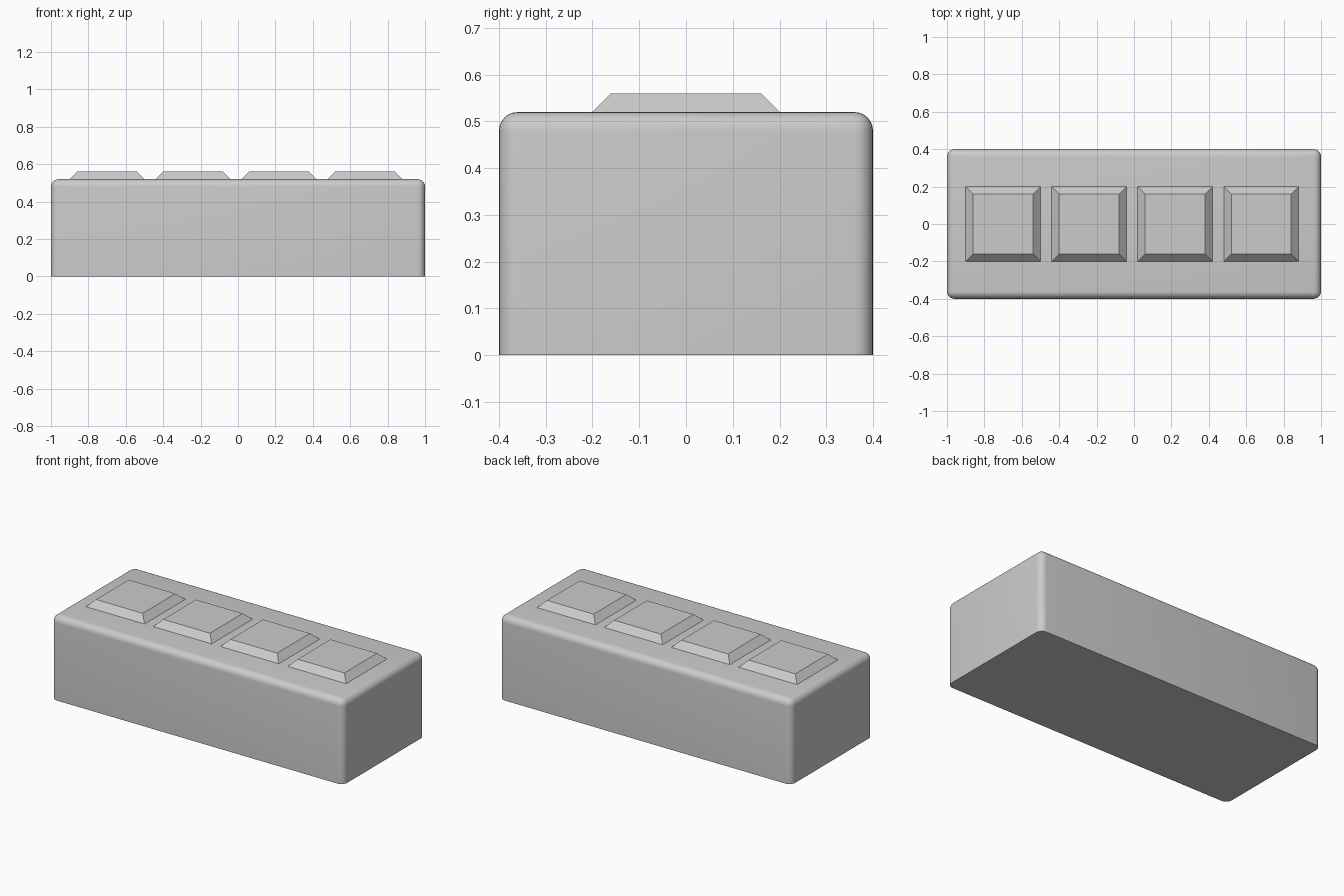
import bpy, bmesh
from mathutils import Matrix

if "Cube" in bpy.data.objects:
    bpy.data.objects.remove(bpy.data.objects["Cube"])

LENGTH, DEPTH, HEIGHT = 2.0, 0.8, 0.52
RADIUS = 0.04
PAD, PAD_HEIGHT, PITCH, FIRST_X = 0.4, 0.04, 0.46, -0.70


def box(bm, size, centre):
    matrix = Matrix.Translation(centre) @ Matrix.Diagonal((*size, 1))
    bmesh.ops.create_cube(bm, size=1, matrix=matrix)


def add_object(name, bm):
    mesh = bpy.data.meshes.new(name)
    bm.to_mesh(mesh)
    bm.free()
    obj = bpy.data.objects.new(name, mesh)
    bpy.context.collection.objects.link(obj)
    return obj


# Body: block with rounded upright and top edges, sharp flat bottom
bm = bmesh.new()
box(bm, (LENGTH, DEPTH, HEIGHT), (0, 0, HEIGHT / 2))
edges = [e for e in bm.edges if max(v.co.z for v in e.verts) > HEIGHT / 2]
bmesh.ops.bevel(bm, geom=edges, offset=RADIUS, segments=6, profile=0.5,
                affect='EDGES', clamp_overlap=True)
body = add_object("body", bm)
bpy.context.view_layer.objects.active = body
body.select_set(True)
bpy.ops.object.shade_smooth_by_angle(angle=0.6)
body.select_set(False)

# Four raised square pads with 45 degree sloping sides
for i in range(4):
    bm = bmesh.new()
    box(bm, (PAD, PAD, PAD_HEIGHT), (0, 0, PAD_HEIGHT / 2))
    top_scale = (PAD - 2 * PAD_HEIGHT) / PAD
    for v in bm.verts:
        if v.co.z > PAD_HEIGHT / 2:
            v.co.x *= top_scale
            v.co.y *= top_scale
    pad = add_object(f"top_pad_{i + 1}", bm)
    pad.location = (FIRST_X + i * PITCH, 0, HEIGHT)
